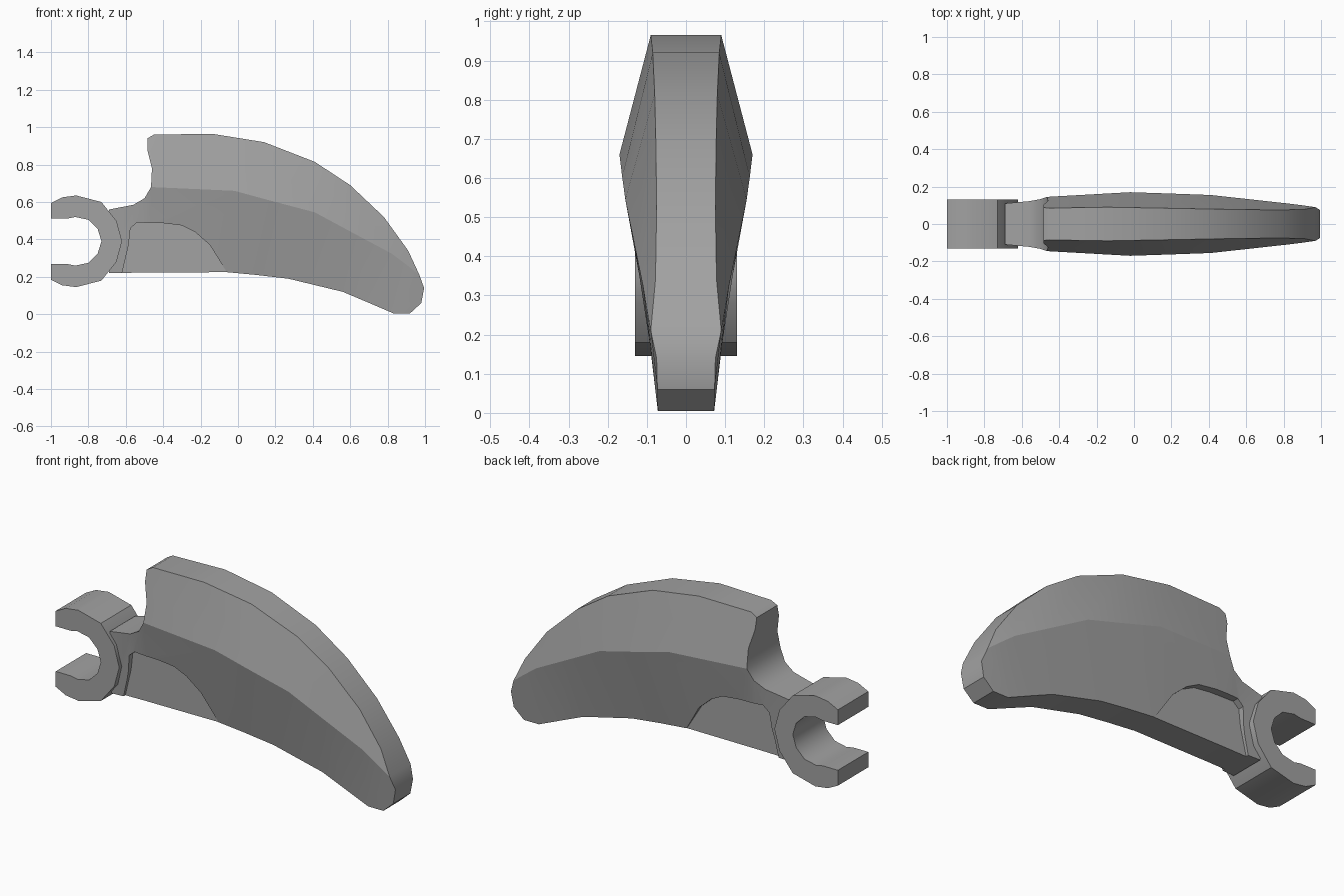
import bpy, bmesh, math

if "Cube" in bpy.data.objects:
    bpy.data.objects.remove(bpy.data.objects["Cube"], do_unlink=True)

grey = bpy.data.materials.new("mid_grey")
grey.use_nodes = True
COLOUR = (0.36, 0.36, 0.36, 1)
grey.diffuse_color = COLOUR
grey.node_tree.nodes["Principled BSDF"].inputs["Base Color"].default_value = COLOUR


def finish(name, bm):
    bmesh.ops.recalc_face_normals(bm, faces=bm.faces)
    mesh = bpy.data.meshes.new(name)
    bm.to_mesh(mesh)
    bm.free()
    mesh.materials.append(grey)
    obj = bpy.data.objects.new(name, mesh)
    bpy.context.collection.objects.link(obj)
    return obj


def smooth(obj, degrees):
    bpy.ops.object.select_all(action="DESELECT")
    obj.select_set(True)
    bpy.context.view_layer.objects.active = obj
    bpy.ops.object.shade_smooth_by_angle(angle=math.radians(degrees), keep_sharp_edges=True)


def extrude_profile(name, points, y0, y1):
    bm = bmesh.new()
    face = bm.faces.new([bm.verts.new((x, y0, z)) for x, z in points])
    out = bmesh.ops.extrude_face_region(bm, geom=[face])
    verts = [v for v in out["geom"] if isinstance(v, bmesh.types.BMVert)]
    bmesh.ops.translate(bm, verts=verts, vec=(0, y1 - y0, 0))
    return finish(name, bm)


# Open clip: upper half profile mirrored about its centre height
MID = 0.39
outer = [(-1, .595), (-.94, .625), (-.865, .635), (-.73, .6), (-.65, .5), (-.62, MID)]
inner = [(-.73, MID), (-.75, .455), (-.8, .505), (-.87, .52), (-.91, .512), (-1, .512)]
flip = lambda pts: [(x, 2 * MID - z) for x, z in reversed(pts)]
clip = extrude_profile("clip", outer + flip(outer[:-1]) + flip(inner[1:]) + inner, -.13, .13)
smooth(clip, 35)

# Blade: rows of (x, z, half width)
top = [(-.45, .96, .085), (-.14, .965, .09), (.14, .92, .085), (.41, .815, .08),
       (.6, .69, .077), (.78, .52, .075), (.91, .34, .078)]
ridge = [(-.465, .68, .145), (-.02, .66, .17), (.19, .603, .163), (.41, .545, .155),
         (.62, .432, .132), (.82, .325, .11), (.9, .265, .1)]
bottom = [(-.465, .223, .083), (-.06, .225, .08), (.1, .21, .08), (.27, .19, .08),
          (.56, .12, .077), (.69, .065, .075), (.83, .005, .072)]
tip = [(.97, .21, .09), (.995, .14, .075), (.98, .06, .073), (.92, .005, .072)]
back = [(-.46, .78, .124), (-.485, .88, .102), (-.485, .94, .088)]
neck_top = [(-.69, .56, .11), (-.56, .585, .122), (-.5, .62, .133)]
neck_low = [(-.69, .22, .097), (-.56, .222, .09), (-.5, .223, .085)]

bm = bmesh.new()
outlines = []
for side in (-1, 1):
    def row(points):
        return [bm.verts.new((x, side * w, z)) for x, z, w in points]
    t, r, b, p, k, nt, nl = map(row, (top, ridge, bottom, tip, back, neck_top, neck_low))

    def strip(upper, lower):
        for i in range(len(upper) - 1):
            bm.faces.new((upper[i], upper[i + 1], lower[i + 1], lower[i]))
    strip(t[1:], r[1:])
    strip(nt + r, nl + b)
    bm.faces.new([r[0]] + k + [t[0], t[1], r[1]])
    bm.faces.new((t[-1], p[0], r[-1]))
    bm.faces.new([r[-1]] + p + [b[-1]])
    # Keep the ridge crease crisp
    crease = r + [p[0]]
    for a, c in zip(crease, crease[1:]):
        bm.edges.get((a, c)).smooth = False
    outlines.append(nt + [r[0]] + k + t + p + b[::-1] + nl[::-1])

# Rim joining the two sides
near, far = outlines
for i in range(len(near)):
    j = (i + 1) % len(near)
    bm.faces.new((near[i], near[j], far[j], far[i]))
blade = finish("blade", bm)

# Shallow recess on both sides of the blade root
recess = [(-.625, .15), (-.62, .22), (-.585, .37), (-.575, .46), (-.54, .49), (-.4, .487),
          (-.3, .475), (-.23, .44), (-.15, .37), (-.06, .225), (-.03, .15)]
for side in (-1, 1):
    cutter = extrude_profile("recess_cutter", recess, side * .078, side * .3)
    cutter.hide_render = True
    mod = blade.modifiers.new("recess", "BOOLEAN")
    mod.operation = "DIFFERENCE"
    mod.solver = "EXACT"
    mod.object = cutter
    bpy.ops.object.select_all(action="DESELECT")
    bpy.context.view_layer.objects.active = blade
    blade.select_set(True)
    bpy.ops.object.modifier_apply(modifier=mod.name)
    bpy.data.objects.remove(cutter, do_unlink=True)
smooth(blade, 35)
